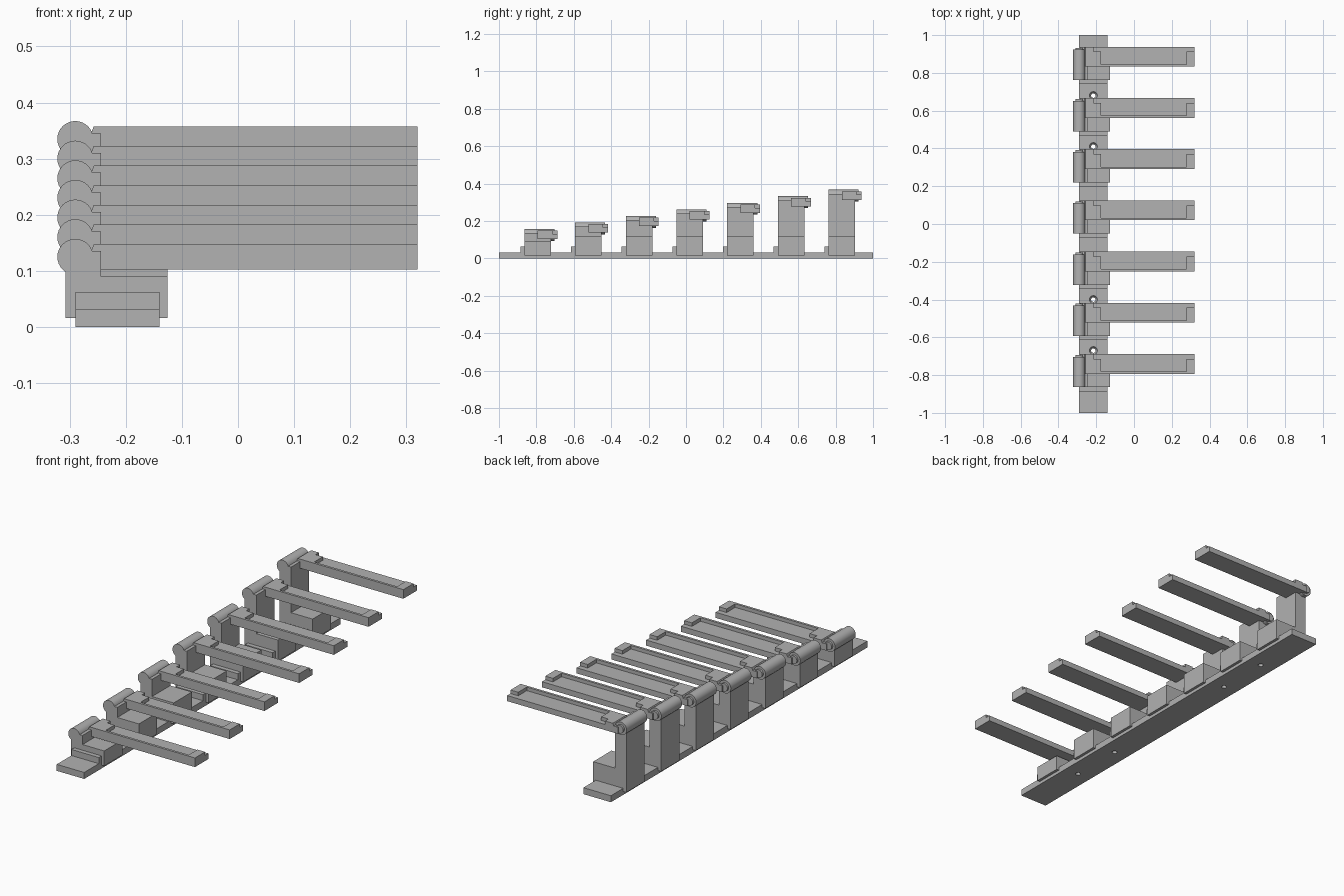
import bpy, bmesh, math
from mathutils import Matrix

if "Cube" in bpy.data.objects:
    bpy.data.objects.remove(bpy.data.objects["Cube"])

grey = bpy.data.materials.new("light_grey")
grey.use_nodes = True
COLOUR = (0.445, 0.445, 0.445, 1)
grey.diffuse_color = COLOUR
grey.node_tree.nodes["Principled BSDF"].inputs["Base Color"].default_value = COLOUR


def finish(name, bm):
    bmesh.ops.recalc_face_normals(bm, faces=bm.faces)
    mesh = bpy.data.meshes.new(name)
    bm.to_mesh(mesh)
    bm.free()
    mesh.materials.append(grey)
    obj = bpy.data.objects.new(name, mesh)
    bpy.context.collection.objects.link(obj)
    return obj


def prism(bm, points, axis, low, high):
    """Extrude a 2D outline along y (points are x, z) or z (points are x, y)."""
    def place(p, q, d):
        return (p, d, q) if axis == "y" else (p, q, d)
    face = bm.faces.new([bm.verts.new(place(p, q, low)) for p, q in points])
    out = bmesh.ops.extrude_face_region(bm, geom=[face])
    shift = place(0, 0, high - low)
    bmesh.ops.translate(bm, vec=shift,
                        verts=[v for v in out["geom"] if isinstance(v, bmesh.types.BMVert)])


def box(bm, x, y, z):
    prism(bm, [(x[0], y[0]), (x[1], y[0]), (x[1], y[1]), (x[0], y[1])], "z", *z)


def smooth(obj):
    bpy.ops.object.select_all(action="DESELECT")
    obj.select_set(True)
    bpy.context.view_layer.objects.active = obj
    bpy.ops.object.shade_smooth_by_angle(angle=math.radians(30))


def cone(bm, r1, r2, depth, loc, rot=Matrix()):
    bmesh.ops.create_cone(bm, cap_ends=True, segments=32, radius1=r1, radius2=r2,
                          depth=depth, matrix=Matrix.Translation(loc) @ rot)


ALONG_Y = Matrix.Rotation(math.pi / 2, 4, "X")
HINGE_X, HINGE_R = -0.29, 0.032
COUNT, PITCH, RISE = 7, 0.271, 0.035

# Base rail with countersunk screw holes
bm = bmesh.new()
box(bm, (-0.29, -0.14), (-1, 1), (0, 0.032))
rail = finish("base_rail", bm)
bm = bmesh.new()
for y in (-0.67, -0.4, 0.41, 0.68):
    cone(bm, 0.012, 0.012, 0.1, (-0.215, y, 0))
holes = finish("screw_hole_cutter", bm)
bm = bmesh.new()
for y in (-0.67, -0.4, 0.41, 0.68):
    cone(bm, 0.01, 0.022, 0.02, (-0.215, y, 0.0235))
sinks = finish("countersink_cutter", bm)
for cutter in (holes, sinks):
    cutter.hide_render = True
    cutter.hide_set(True)
    cutter.display_type = "WIRE"
    mod = rail.modifiers.new("holes", "BOOLEAN")
    mod.operation = "DIFFERENCE"
    mod.solver = "EXACT"
    mod.object = cutter

for i in range(COUNT):
    y = -0.86 + i * PITCH           # front face of this station
    zc = 0.125 + i * RISE           # hinge axis height
    front, back = y - 0.004, y + 0.138
    seam = y + 0.067                # front side of the arm
    foot_top = min(zc - 0.035, 0.12)

    # Raised stop on the rail
    bm = bmesh.new()
    box(bm, (-0.29, -0.14), (y - 0.026, front), (0.03, 0.062))
    finish(f"rail_stop_{i + 1}", bm)

    # Bracket: foot straddling the rail plus the upright
    bm = bmesh.new()
    prism(bm, [(-0.307, 0.016), (-0.29, 0.016), (-0.29, 0.032), (-0.14, 0.032),
               (-0.14, 0.016), (-0.126, 0.016), (-0.126, foot_top), (-0.244, foot_top),
               (-0.244, zc - 0.023), (-0.307, zc - 0.023)], "y", front, back)
    box(bm, (-0.307, -0.244), (front, seam), (zc - 0.023, zc + 0.01))
    finish(f"bracket_{i + 1}", bm)

    # Hinge barrels: fixed one in front, moving one behind, and the pin end
    bm = bmesh.new()
    cone(bm, HINGE_R, HINGE_R, seam - front, (HINGE_X, (front + seam) / 2, zc), ALONG_Y)
    smooth(finish(f"fixed_barrel_{i + 1}", bm))
    bm = bmesh.new()
    end = y + 0.157
    cone(bm, HINGE_R, HINGE_R, end - seam, (HINGE_X, (end + seam) / 2, zc), ALONG_Y)
    cone(bm, 0.02, 0.02, 0.02, (HINGE_X, end, zc), ALONG_Y)
    smooth(finish(f"moving_barrel_{i + 1}", bm))

    # Arm: lower bar, hub with sloped shoulder, and C-shaped raised rim
    arm_back, rim_back = y + 0.172, y + 0.146
    low, floor, top = zc - 0.0225, zc + 0.005, zc + 0.0225
    bm = bmesh.new()
    box(bm, (-0.215, 0.32), (seam, arm_back), (low, floor))
    prism(bm, [(-0.285, low), (-0.215, low), (-0.215, top), (-0.257, top),
               (-0.262, zc + 0.01), (-0.285, zc + 0.01)], "y", seam, arm_back)
    prism(bm, [(-0.215, seam), (0.32, seam), (0.32, rim_back), (0.278, rim_back),
               (0.278, seam + 0.012), (-0.175, seam + 0.012), (-0.175, rim_back),
               (-0.215, rim_back)], "z", floor, top)
    finish(f"arm_{i + 1}", bm)
